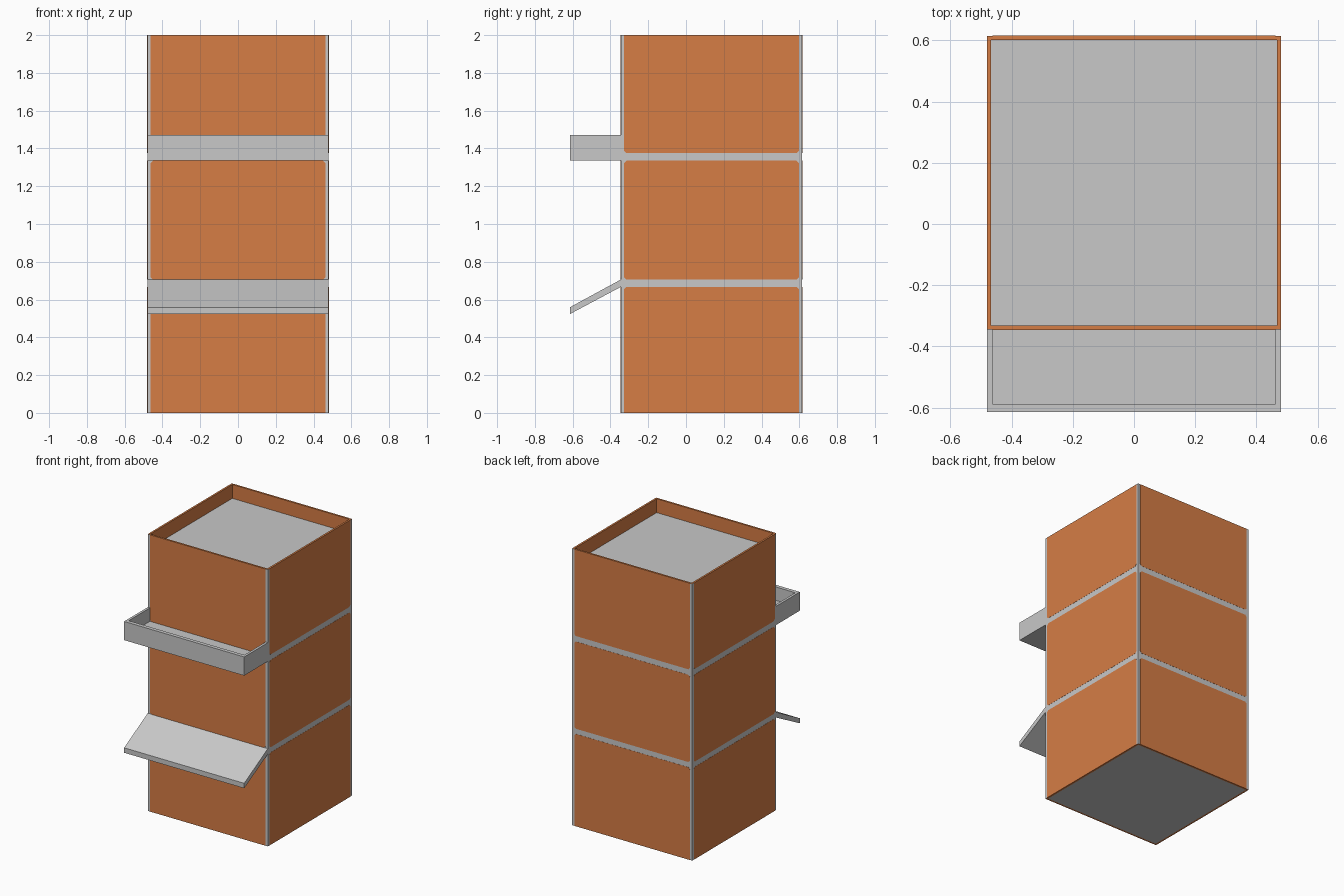
import bpy, bmesh, math
from mathutils import Matrix, Vector

if "Cube" in bpy.data.objects:
    bpy.data.objects.remove(bpy.data.objects["Cube"])

H = 0.48            # half width of the square tower
CY = 0.135          # tower centre in y
FRONT = CY - H      # front wall plane
OUT = -0.615        # front limit of balcony and awning
T = 0.018           # wall thickness


def material(name, rgb):
    m = bpy.data.materials.new(name)
    m.diffuse_color = (*rgb, 1)
    m.use_nodes = True
    m.node_tree.nodes["Principled BSDF"].inputs["Base Color"].default_value = m.diffuse_color
    return m


GREY = material("stone_grey", (0.58, 0.58, 0.58))
ORANGE = material("brick_orange", (0.67, 0.205, 0.06))


def finish(bm, name, mats):
    bmesh.ops.recalc_face_normals(bm, faces=bm.faces)
    me = bpy.data.meshes.new(name)
    bm.to_mesh(me)
    bm.free()
    for m in mats:
        me.materials.append(m)
    ob = bpy.data.objects.new(name, me)
    bpy.context.collection.objects.link(ob)
    return ob


def add_box(bm, lo, hi):
    lo, hi = Vector(lo), Vector(hi)
    mat = Matrix.Translation((lo + hi) / 2) @ Matrix.Diagonal((*(hi - lo), 1))
    bmesh.ops.create_cube(bm, size=1, matrix=mat)


def add_prism(bm, pts, offset):
    face = bm.faces.new([bm.verts.new(p) for p in pts])
    ext = bmesh.ops.extrude_face_region(bm, geom=[face], use_keep_orig=True)
    bmesh.ops.translate(bm, vec=offset, verts=[v for v in ext["geom"] if isinstance(v, bmesh.types.BMVert)])


# tower shell: grey stone box with orange parapet rim and sunken grey roof
bm = bmesh.new()
add_box(bm, (-H, FRONT, 0), (H, CY + H, 2))
for sign, sink in ((1, 0.1), (-1, 0)):
    cap = next(f for f in bm.faces if f.normal.z * sign > 0.9)
    rim = bmesh.ops.inset_individual(bm, faces=[cap], thickness=T)["faces"]
    for f in rim:
        f.material_index = 1
    if sink:
        # drop the roof, leaving orange inner parapet walls
        ext = bmesh.ops.extrude_discrete_faces(bm, faces=[cap])["faces"]
        for f in {f for e in ext[0].edges for f in e.link_faces} - set(ext):
            f.material_index = 1
        bmesh.ops.translate(bm, vec=(0, 0, -sink), verts=ext[0].verts)
    bm.normal_update()
finish(bm, "tower_shell", [GREY, ORANGE])

# brick panels: three storeys on each of four sides, corners clipped at the bands
bm = bmesh.new()
W, C, P = H - T, 0.012, 0.001
for z0, z1 in ((0, 0.667), (0.705, 1.335), (1.375, 2)):
    a = C if z0 > 0 else 0.0005
    b = C if z1 < 2 else 0.0005
    outline = [(-W + a, z0), (W - a, z0), (W, z0 + a), (W, z1 - b),
               (W - b, z1), (-W + b, z1), (-W, z1 - b), (-W, z0 + a)]
    for k in range(4):
        rot = Matrix.Translation((0, CY, 0)) @ Matrix.Rotation(k * math.pi / 2, 4, 'Z')
        pts = [rot @ Vector((x, -H - P, z)) for x, z in outline]
        add_prism(bm, pts, rot.to_3x3() @ Vector((0, P, 0)))
finish(bm, "brick_panels", [ORANGE])

# balcony: floor slab with low walls on three sides
for name, lo, hi in (
    ("balcony_floor", (-H, OUT, 1.337), (H, FRONT, 1.375)),
    ("balcony_front_wall", (-H, OUT, 1.375), (H, OUT + 0.027, 1.472)),
    ("balcony_left_wall", (-H, OUT + 0.027, 1.375), (-H + T, FRONT, 1.472)),
    ("balcony_right_wall", (H - T, OUT + 0.027, 1.375), (H, FRONT, 1.472)),
):
    bm = bmesh.new()
    add_box(bm, lo, hi)
    finish(bm, name, [GREY])

# awning: sloping slab over the ground storey
bm = bmesh.new()
add_prism(bm, [(-H, y, z) for y, z in ((FRONT, 0.667), (FRONT, 0.706), (OUT, 0.559), (OUT, 0.523))],
          (2 * H, 0, 0))
finish(bm, "awning", [GREY])
